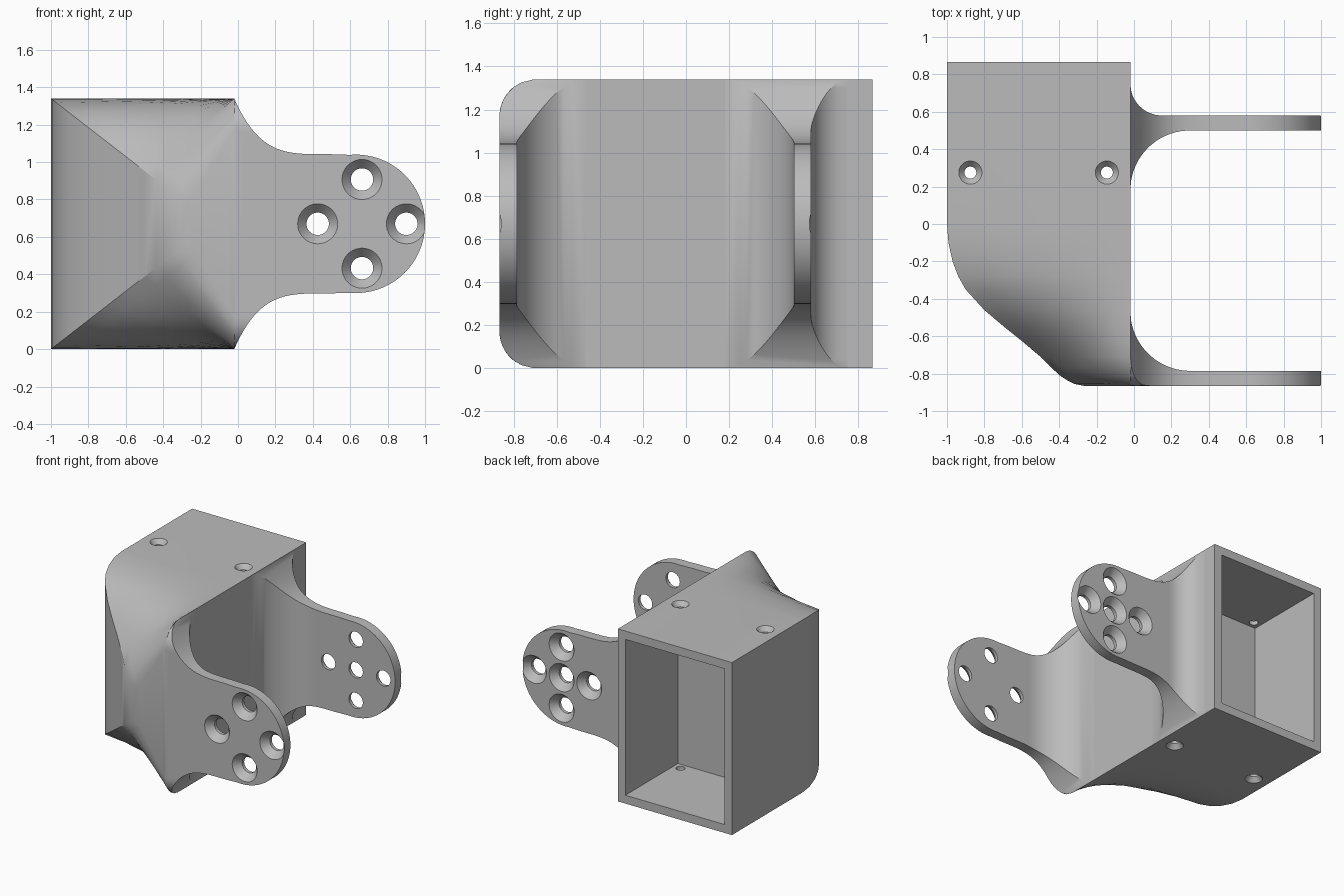
import bpy, bmesh, math
from mathutils import Vector

cube = bpy.data.objects.get("Cube")
if cube:
    bpy.data.objects.remove(cube, do_unlink=True)

MID = 0.67       # mid height, also half of the height
FACE = -0.02     # side plane that carries the arms
FRONT = 0.865    # half depth
R = 0.17         # rounding of the front corners

grey = bpy.data.materials.new("plain_grey")
grey.use_nodes = True
grey.diffuse_color = (0.5, 0.5, 0.5, 1)
grey.node_tree.nodes["Principled BSDF"].inputs["Base Color"].default_value = (0.5, 0.5, 0.5, 1)


def loft(bm, rings):
    """Skin closed rings of equal length and cap both ends."""
    loops = [[bm.verts.new(p) for p in ring] for ring in rings]
    n = len(loops[0])
    faces = [bm.faces.new(loops[0]), bm.faces.new(loops[-1])]
    for a, b in zip(loops, loops[1:]):
        for i in range(n):
            j = (i + 1) % n
            faces.append(bm.faces.new((a[i], a[j], b[j], b[i])))
    bmesh.ops.recalc_face_normals(bm, faces=faces)


def make(name, bm):
    bmesh.ops.triangulate(bm, faces=bm.faces)
    mesh = bpy.data.meshes.new(name)
    bm.to_mesh(mesh)
    bm.free()
    mesh.materials.append(grey)
    obj = bpy.data.objects.new(name, mesh)
    bpy.context.collection.objects.link(obj)
    return obj


def cut(obj, cutter):
    """Subtract a helper solid and remove it."""
    cutter.hide_render = True
    mod = obj.modifiers.new("cut", "BOOLEAN")
    mod.operation = "DIFFERENCE"
    mod.solver = "EXACT"
    mod.object = cutter
    deps = bpy.context.evaluated_depsgraph_get()
    mesh = bpy.data.meshes.new_from_object(obj.evaluated_get(deps))
    obj.modifiers.clear()
    obj.data = mesh
    bpy.data.objects.remove(cutter, do_unlink=True)


def screw_hole(bm, at, inward, wide, narrow, sink, length):
    """Countersunk hole cutter starting at a surface point."""
    d = Vector(inward)
    u = d.orthogonal().normalized()
    v = d.cross(u)
    rings = []
    for depth, r in ((-0.03, wide), (0, wide), (sink, narrow), (length, narrow)):
        angles = [math.tau * i / 40 for i in range(40)]
        rings.append([Vector(at) + d * depth + (u * math.cos(a) + v * math.sin(a)) * r
                      for a in angles])
    loft(bm, rings)


def finish(obj):
    bpy.ops.object.select_all(action="DESELECT")
    obj.select_set(True)
    bpy.context.view_layer.objects.active = obj
    bpy.ops.object.shade_smooth_by_angle(angle=math.radians(30))


def corner_drop(d):
    """Half height of the rounded front corner at depth d."""
    over = min(max(d - (FRONT - R), 0), R)
    return MID - R + math.sqrt(R * R - over * over)


# Housing: box that narrows forward to a ridge
ridge = [(-1, -FRONT), (-1, 0), (-0.992, 0.1), (-0.97, 0.2), (-0.94, 0.28),
         (-0.9, 0.35), (-0.8, 0.46), (-0.7, 0.545), (-0.6, 0.625), (-0.5, 0.71),
         (-0.44, 0.77), (-0.39, 0.815), (-0.35, 0.84), (-0.32, 0.855), (-0.27, FRONT)]
rings = []
for x, depth in ridge:
    low = max(MID - 0.775 * (x + 1), 0.1)
    high = corner_drop(depth)
    upper = [(FACE + (x - FACE) * k / 8, high + (low - high) * k / 8) for k in range(9)]
    outline = upper + [(px, -h) for px, h in reversed(upper)]
    rings.append([(px, -depth, MID + h) for px, h in outline])
bm = bmesh.new()
loft(bm, rings)
housing = make("housing", bm)

# Pocket open to the back
wall = 0.065
bm = bmesh.new()
section = [(sx, sz) for sx, sz in ((-1 + wall, wall), (FACE - wall, wall),
                                   (FACE - wall, 2 * MID - wall), (-1 + wall, 2 * MID - wall))]
loft(bm, [[(x, y, z) for x, z in section] for y in (0.22, 1)])
cut(housing, make("pocket_cutter", bm))

# Small screw holes through the top and bottom walls
bm = bmesh.new()
for x in (-0.875, -0.145):
    screw_hole(bm, (x, 0.275, 2 * MID), (0, 0, -1), 0.062, 0.032, 0.035, 0.12)
    screw_hole(bm, (x, 0.275, 0), (0, 0, 1), 0.062, 0.032, 0.035, 0.12)
cut(housing, make("screw_cutter", bm))
finish(housing)

# Arm outline: flared root, then a round tip
columns = []
for k in range(21):
    x = FACE + 0.52 * (k / 20) ** 1.5
    columns.append((x, 0.372 + 0.298 * ((0.5 - x) / 0.52) ** 4))
for k in range(29):
    a = math.radians(-5 + 93.5 * k / 28)
    columns.append((0.63 + 0.37 * math.sin(a), 0.37 * math.cos(a)))


def fillet(x, r):
    """Extra thickness of a concave fillet at the arm root."""
    gap = max(r - (x - FACE), 0)
    return r - math.sqrt(max(r * r - gap * gap, 0))


def arm(name, outer, side, round_corner, holes):
    rings = []
    for x, w in columns:
        inner = outer - side * (0.08 + fillet(x, 0.32))
        edge = []
        for k in range(6):
            start = min(MID - R, 0.8 * w)
            z = start + (w - start) * k / 5
            if round_corner:
                over = max(z - (MID - R), 0)
                y = side * (FRONT - R + math.sqrt(max(R * R - over * over, 0)))
            else:
                y = outer + side * fillet(x, R)
            edge.append((x, y, z))
        edge.append((x, inner, w))
        ring = edge + [(px, py, -pz) for px, py, pz in reversed(edge)]
        rings.append([(px, py, pz + MID) for px, py, pz in ring])
    bm = bmesh.new()
    loft(bm, rings)
    obj = make(name, bm)
    bm = bmesh.new()
    for dx, dz in holes:
        screw_hole(bm, (0.663 + dx, outer, MID + dz), (0, -side, 0), 0.107, 0.06, 0.055, 0.2)
    cut(obj, make("hole_cutter", bm))
    finish(obj)


s = 0.237
cross = [(s, 0), (-s, 0), (0, s), (0, -s)]
arm("front_arm", -FRONT, -1, True, cross)
arm("back_arm", 0.58, 1, False, cross + [(0, 0)])
